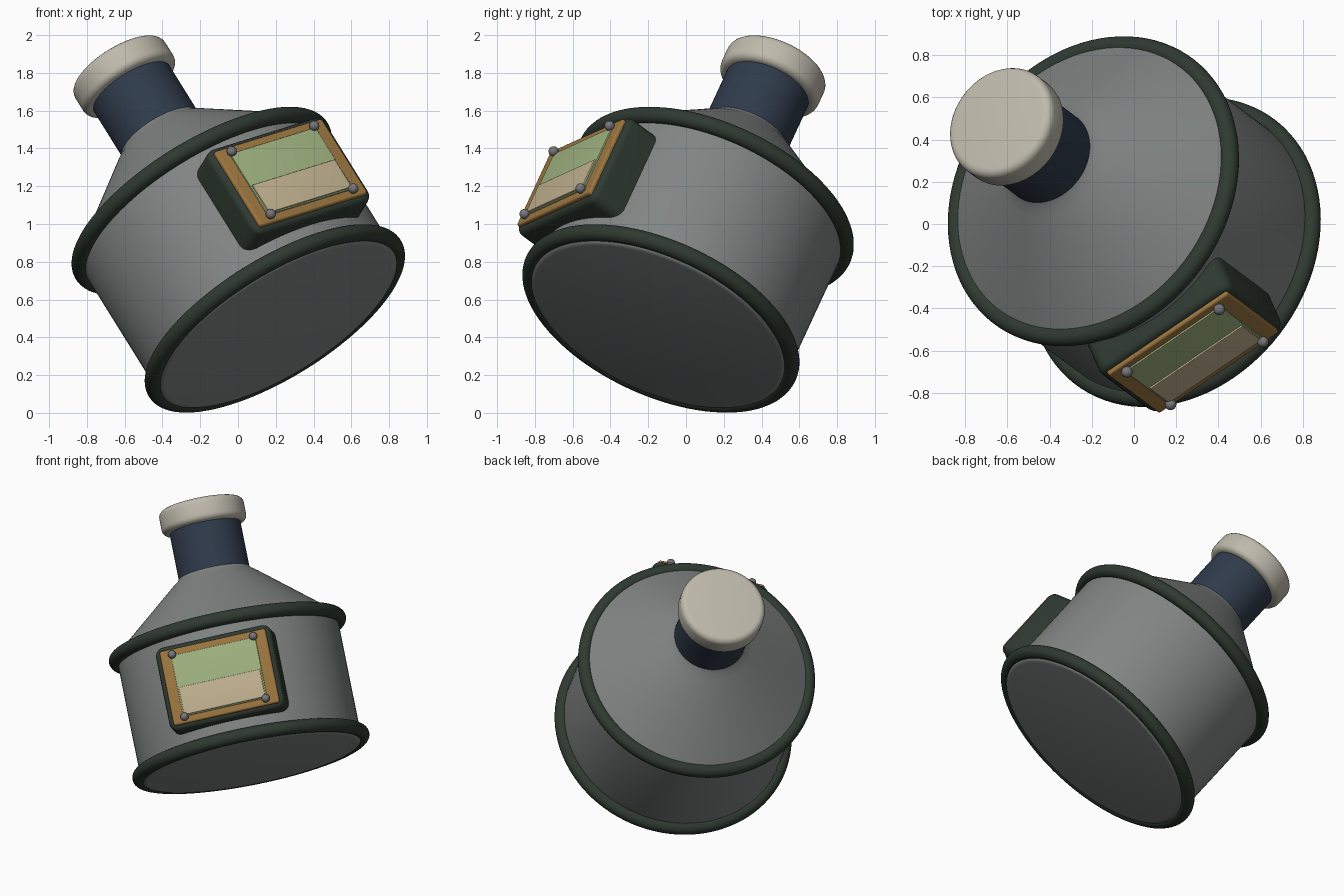
import bpy, bmesh, math
from mathutils import Vector, Matrix

cube = bpy.data.objects.get("Cube")
if cube:
    bpy.data.objects.remove(cube, do_unlink=True)

# The canister is built upright, then leaned over by this frame
axis = Vector((-0.492, 0.366, 0.79)).normalized()
side = Vector((0.8, 0.545, 0.251))
side = (side - axis * side.dot(axis)).normalized()
TILT = Matrix((side, axis.cross(side), axis)).transposed().to_4x4()
TILT.translation = (0.195, -0.133, 0.5)


def material(name, colour, rough=0.6):
    m = bpy.data.materials.new(name)
    m.use_nodes = True
    m.diffuse_color = (*colour, 1)
    shader = m.node_tree.nodes["Principled BSDF"]
    shader.inputs["Base Color"].default_value = (*colour, 1)
    shader.inputs["Roughness"].default_value = rough
    return m


GREY = material("steel grey", (0.22, 0.235, 0.23))
RUBBER = material("dark green rubber", (0.028, 0.042, 0.03))
NAVY = material("navy", (0.028, 0.043, 0.07))
IVORY = material("ivory", (0.52, 0.49, 0.41))
OCHRE = material("ochre", (0.33, 0.18, 0.05))
SAGE = material("sage green", (0.34, 0.44, 0.21))
SAND = material("sand", (0.52, 0.43, 0.27))
RIVET = material("rivet grey", (0.18, 0.18, 0.2))


def finish(name, bm, mat, smooth=True):
    mesh = bpy.data.meshes.new(name)
    bmesh.ops.recalc_face_normals(bm, faces=bm.faces)
    bm.to_mesh(mesh)
    bm.free()
    mesh.transform(TILT)
    mesh.materials.append(mat)
    obj = bpy.data.objects.new(name, mesh)
    bpy.context.collection.objects.link(obj)
    bpy.ops.object.select_all(action='DESELECT')
    obj.select_set(True)
    bpy.context.view_layer.objects.active = obj
    if smooth:
        bpy.ops.object.shade_smooth_by_angle(angle=math.radians(35))
    return obj


def lathe(name, profile, mat, steps=96, closed=False):
    """Revolve (radius, height) points about the canister axis."""
    bm = bmesh.new()
    verts = [bm.verts.new((r, 0, z)) for r, z in profile]
    edges = [bm.edges.new(p) for p in zip(verts, verts[1:])]
    if closed:
        edges.append(bm.edges.new((verts[-1], verts[0])))
    bmesh.ops.spin(bm, geom=verts + edges, cent=(0, 0, 0), axis=(0, 0, 1),
                   angle=math.tau, steps=steps, use_merge=True)
    bmesh.ops.remove_doubles(bm, verts=bm.verts, dist=0.0001)
    return finish(name, bm, mat)


def arc(r, z, radius, start, end, n=5):
    angles = [math.radians(start + (end - start) * i / n) for i in range(n + 1)]
    return [(r + radius * math.cos(a), z + radius * math.sin(a)) for a in angles]


def drum(name, radius, low, high, round_by, mat):
    profile = [(0, low), *arc(radius - round_by, low + round_by, round_by, -90, 0),
               *arc(radius - round_by, high - round_by, round_by, 0, 90), (0, high)]
    return lathe(name, profile, mat)


def plate(name, w, h, back, front, mat, corner=0, edge=0, v=0):
    """Box on the front of the drum, with rounded corners and a softened front rim."""
    bm = bmesh.new()
    bmesh.ops.create_cube(bm, size=1)
    bmesh.ops.scale(bm, vec=(w, front - back, h), verts=bm.verts)
    bmesh.ops.translate(bm, vec=(0, -(front + back) / 2, MID + v), verts=bm.verts)
    if corner:
        posts = [e for e in bm.edges
                 if abs(e.verts[0].co.y - e.verts[1].co.y) > 0.001]
        bmesh.ops.bevel(bm, geom=posts, offset=corner, segments=5,
                        profile=0.5, affect='EDGES')
    if edge:
        rim = [e for e in bm.edges
               if all(abs(p.co.y + front) < 0.0001 for p in e.verts)]
        bmesh.ops.bevel(bm, geom=rim, offset=edge, segments=4,
                        profile=0.5, affect='EDGES')
    return finish(name, bm, mat)


TOP = 0.787          # height of the upper ring above the lower one
MID = TOP / 2

# Drum, shoulder, neck and cap
drum("drum_body", 0.73, -0.05, TOP + 0.045, 0.035, GREY)
lathe("shoulder_cone", [(0, 0.8), (0.715, 0.8), (0.715, 0.825), (0.29, 1.185),
                        (0.25, 1.215), (0.234, 1.235), (0, 1.235)], GREY)
lathe("neck", [(0, 1.2), (0.234, 1.2), (0.234, 1.58), (0, 1.58)], NAVY)
drum("cap", 0.28, 1.54, 1.7, 0.04, IVORY)

# Bumper rings
for name, height in (("lower_ring", 0), ("upper_ring", TOP)):
    lathe(name, arc(0.74, height, 0.045, 0, 345, 23), RUBBER, closed=True)

# Gauge panel
plate("panel_housing", 0.775, 0.565, 0.5, 0.81, RUBBER, corner=0.06, edge=0.035)
plate("panel_frame", 0.71, 0.5, 0.79, 0.83, OCHRE, corner=0.015, edge=0.012)
plate("panel_screen", 0.565, 0.41, 0.82, 0.838, SAGE, edge=0.004)
plate("panel_label", 0.545, 0.185, 0.83, 0.846, SAND, edge=0.004, v=-0.105)

# Corner rivets
for x in (-1, 1):
    for z in (-1, 1):
        bm = bmesh.new()
        spot = Matrix.Translation((x * 0.2725, -0.848, MID + z * 0.21))
        bmesh.ops.create_uvsphere(bm, u_segments=20, v_segments=12,
                                  radius=0.027, matrix=spot)
        finish(f"rivet_{'right' if x < 0 else 'left'}_{'top' if z > 0 else 'bottom'}",
               bm, RIVET)
